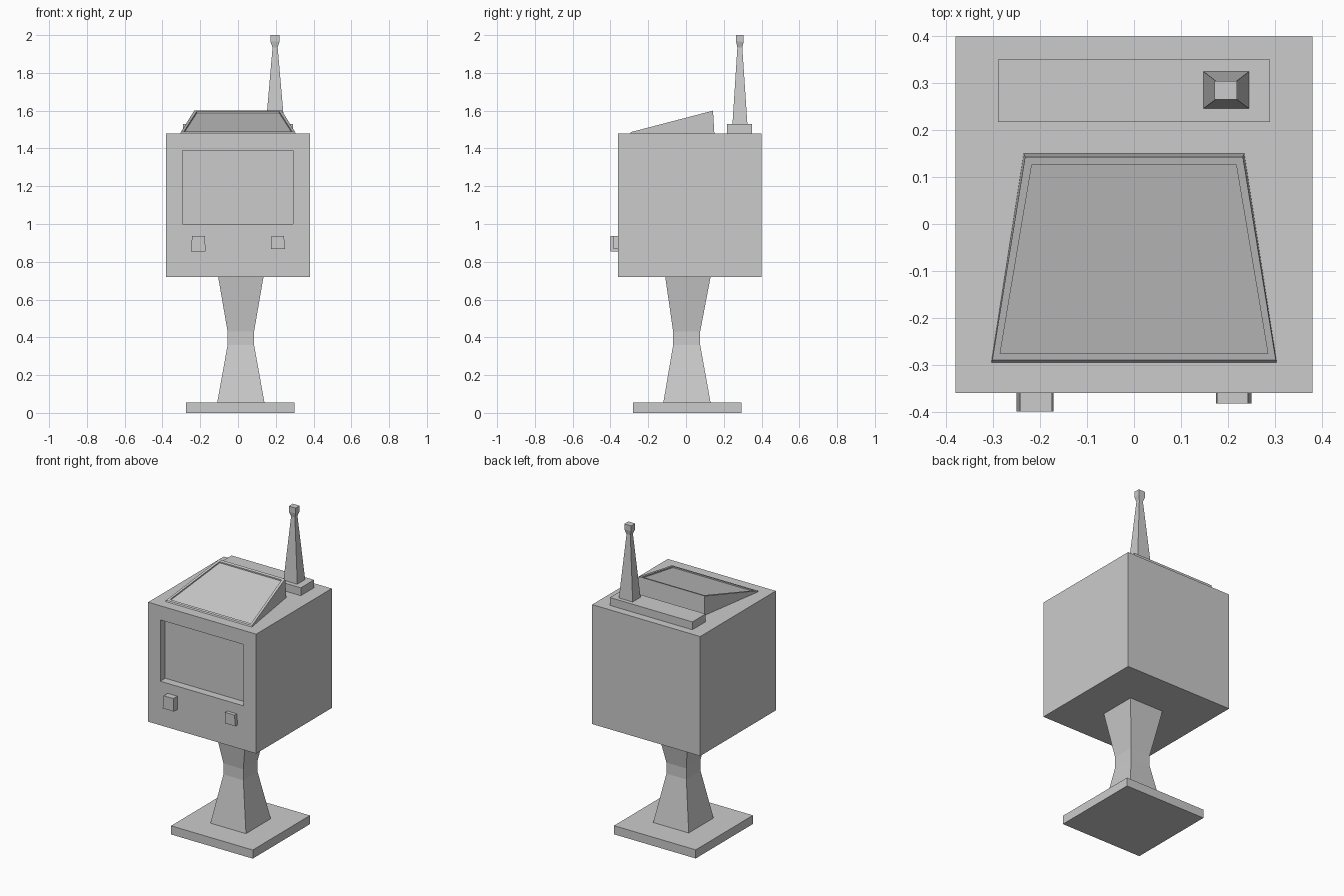
import bpy
import bmesh

if "Cube" in bpy.data.objects:
    bpy.data.objects.remove(bpy.data.objects["Cube"], do_unlink=True)

COLOUR = (0.6, 0.6, 0.6, 1.0)
grey = bpy.data.materials.new("plain_grey")
grey.use_nodes = True
grey.diffuse_color = COLOUR
grey.node_tree.nodes["Principled BSDF"].inputs["Base Color"].default_value = COLOUR


def finish(name, bm):
    """Turn a bmesh into a flat-shaded grey object."""
    bmesh.ops.recalc_face_normals(bm, faces=bm.faces)
    mesh = bpy.data.meshes.new(name)
    bm.to_mesh(mesh)
    bm.free()
    mesh.materials.append(grey)
    obj = bpy.data.objects.new(name, mesh)
    bpy.context.collection.objects.link(obj)
    return obj


def loft(sections):
    """Skin a stack of rectangles given as (z, x0, x1, y0, y1)."""
    bm = bmesh.new()
    rings = [[bm.verts.new(p) for p in ((x0, y0, z), (x1, y0, z), (x1, y1, z), (x0, y1, z))]
             for z, x0, x1, y0, y1 in sections]
    bm.faces.new(rings[0][::-1])
    bm.faces.new(rings[-1])
    for low, high in zip(rings, rings[1:]):
        for i in range(4):
            j = (i + 1) % 4
            bm.faces.new((low[i], low[j], high[j], high[i]))
    bm.normal_update()
    return bm


def box(x0, x1, y0, y1, z0, z1):
    return loft([(z0, x0, x1, y0, y1), (z1, x0, x1, y0, y1)])


# Square foot and hourglass pedestal
finish("foot_plate", box(-0.275, 0.30, -0.28, 0.295, 0, 0.055))
finish("pedestal", loft([(0.055, -0.11, 0.14, -0.12, 0.13),
                         (0.36, -0.055, 0.085, -0.068, 0.075),
                         (0.43, -0.055, 0.085, -0.068, 0.075),
                         (0.72, -0.105, 0.135, -0.11, 0.13)]))

# Cabinet with a recessed screen in its front face
bm = box(-0.38, 0.38, -0.36, 0.40, 0.72, 1.48)
front = min(bm.faces, key=lambda f: f.calc_center_median().y)
bmesh.ops.inset_individual(bm, faces=[front], thickness=0.1)
for v in front.verts:
    v.co.x = -0.295 if v.co.x < 0 else 0.29
    v.co.z = 1.0 if v.co.z < 1.1 else 1.39
screen = bmesh.ops.extrude_discrete_faces(bm, faces=[front])["faces"][0]
for v in screen.verts:
    v.co.y += 0.05
finish("cabinet", bm)

# Two control knobs, slightly uneven
for name, x0, x1, top0, top1, y, z in (
        ("right_knob", -0.25, -0.172, -0.243, -0.175, -0.40, 0.855),
        ("left_knob", 0.175, 0.25, 0.177, 0.243, -0.383, 0.868)):
    finish(name, loft([(z, x0, x1, y, -0.355), (0.937, top0, top1, y, -0.355)]))

# Sloped wedge on top with a shallow sunken panel
bm = bmesh.new()
base = [(-0.304, -0.295, 1.48), (0.304, -0.295, 1.48), (0.235, 0.15, 1.48), (-0.235, 0.15, 1.48)]
top = [(-0.302, -0.29, 1.487), (0.302, -0.29, 1.487), (0.232, 0.143, 1.60), (-0.232, 0.143, 1.60)]
low = [bm.verts.new(p) for p in base]
high = [bm.verts.new(p) for p in top]
bm.faces.new(low[::-1])
slope = bm.faces.new(high)
for i in range(4):
    j = (i + 1) % 4
    bm.faces.new((low[i], low[j], high[j], high[i]))
bm.normal_update()
bmesh.ops.inset_individual(bm, faces=[slope], thickness=0.022)
panel = bmesh.ops.extrude_discrete_faces(bm, faces=[slope])["faces"][0]
for v in panel.verts:
    v.co.z -= 0.008
finish("top_wedge", bm)

# Aerial and its mounting bar
finish("aerial_bar", box(-0.29, 0.29, 0.217, 0.35, 1.48, 1.53))
finish("aerial", loft([(1.53, 0.148, 0.245, 0.246, 0.325),
                       (1.935, 0.183, 0.21, 0.272, 0.298),
                       (1.965, 0.172, 0.22, 0.265, 0.305),
                       (2.0, 0.172, 0.22, 0.265, 0.305)]))
